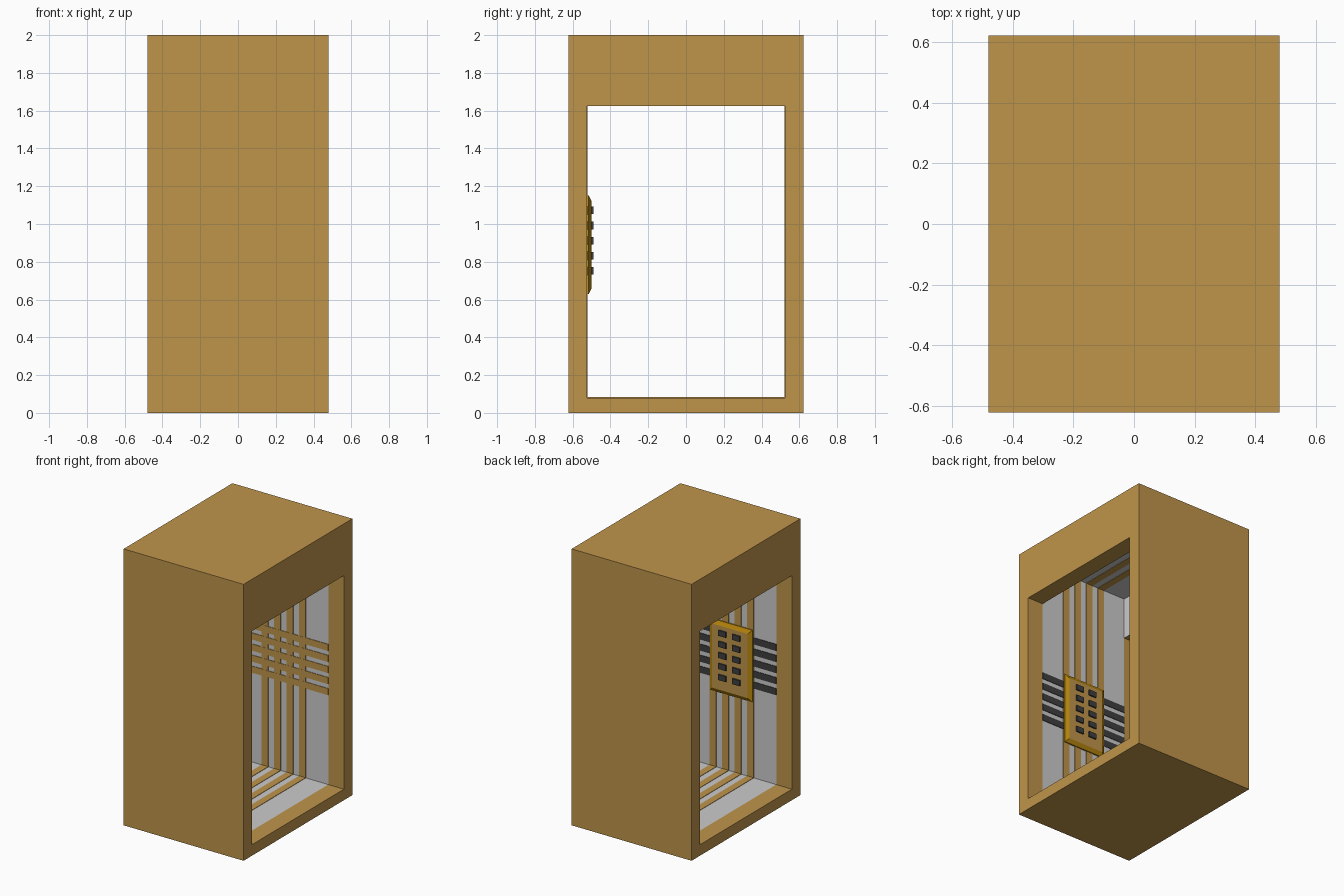
import bpy
import bmesh

cube = bpy.data.objects.get("Cube")
if cube:
    bpy.data.objects.remove(cube, do_unlink=True)

HX, HY, TOP = 0.48, 0.622, 2.0           # outer half sizes and height
IN_X, IN_Y = 0.355, 0.525                # cavity half sizes
FLOOR, LINTEL, CEIL = 0.08, 1.625, 1.925


def material(name, rgb):
    m = bpy.data.materials.new(name)
    m.use_nodes = True
    m.diffuse_color = (*rgb, 1)
    m.node_tree.nodes["Principled BSDF"].inputs["Base Color"].default_value = (*rgb, 1)
    return m


tan = material("tan", (0.52, 0.3, 0.07))
grey = material("light grey", (0.6, 0.6, 0.6))
charcoal = material("charcoal", (0.05, 0.05, 0.05))
gold = material("dark gold", (0.48, 0.24, 0.004))


def finish(name, bm, *mats):
    bmesh.ops.recalc_face_normals(bm, faces=bm.faces)
    me = bpy.data.meshes.new(name)
    bm.to_mesh(me)
    bm.free()
    for m in mats:
        me.materials.append(m)
    ob = bpy.data.objects.new(name, me)
    bpy.context.scene.collection.objects.link(ob)
    return ob


def add_box(bm, lo, hi):
    verts = bmesh.ops.create_cube(bm, size=1)["verts"]
    for v in verts:
        v.co = [(a + b) / 2 + c * (b - a) for a, b, c in zip(lo, hi, v.co)]
    return verts


# Cabin shell: a block cut by a doorway profile running right through
bm = bmesh.new()
add_box(bm, (-HX, -HY, 0), (HX, HY, TOP))
shell = finish("cabin_shell", bm, tan, grey)

half = [(0.6, FLOOR), (0.6, LINTEL), (IN_X, LINTEL), (IN_X, CEIL)]
profile = half + [(-x, z) for x, z in reversed(half)]
bm = bmesh.new()
face = bm.faces.new([bm.verts.new((x, -IN_Y, z)) for x, z in profile])
side = bmesh.ops.extrude_face_region(bm, geom=[face])["geom"]
bmesh.ops.translate(bm, vec=(0, 2 * IN_Y, 0),
                    verts=[g for g in side if isinstance(g, bmesh.types.BMVert)])
cutter = finish("doorway_cutter", bm, tan)
cutter.hide_render = True

cut = shell.modifiers.new("doorway", "BOOLEAN")
cut.operation = "DIFFERENCE"
cut.solver = "EXACT"
cut.object = cutter
cut_mesh = bpy.data.meshes.new_from_object(
    shell.evaluated_get(bpy.context.evaluated_depsgraph_get()))
shell.modifiers.clear()
bpy.data.objects.remove(cutter, do_unlink=True)


# Split the inner walls at the door frames and colour the lining
def is_inner(f):
    return all(abs(v.co.y) < HY - 0.01 and 0.01 < v.co.z < TOP - 0.01 for v in f.verts)


bm = bmesh.new()
bm.from_mesh(cut_mesh)
for x in (-IN_X, IN_X):
    inner = [f for f in bm.faces if is_inner(f)]
    geom = set(inner)
    for f in inner:
        geom.update(f.edges, f.verts)
    bmesh.ops.bisect_plane(bm, geom=list(geom), dist=1e-4,
                           plane_co=(x, 0, 0), plane_no=(1, 0, 0))
for f in bm.faces:
    c = f.calc_center_median()
    f.material_index = int(is_inner(f) and abs(c.x) < IN_X + 0.001)
bm.to_mesh(shell.data)
bm.free()

# Tan bands looping around floor, walls and ceiling
T, W = 0.003, 0.026
bm = bmesh.new()
for x in (-0.15, -0.05, 0.05, 0.15):
    a, b = x - W, x + W
    add_box(bm, (a, -IN_Y, FLOOR), (b, IN_Y, FLOOR + T))
    add_box(bm, (a, -IN_Y, CEIL - T), (b, IN_Y, CEIL))
    add_box(bm, (a, -IN_Y, FLOOR), (b, -IN_Y + T, CEIL))
    add_box(bm, (a, IN_Y - T, FLOOR), (b, IN_Y, CEIL))
finish("loop_bands", bm, tan)

# Horizontal bands: tan on the back wall, charcoal on the front wall
ROWS = [0.752 + 0.08 * i for i in range(5)]
for name, y0, y1, mat in (("back_wall_bands", IN_Y - T - 0.001, IN_Y, tan),
                          ("front_wall_bands", -IN_Y, -IN_Y + T + 0.001, charcoal)):
    bm = bmesh.new()
    for z in ROWS:
        add_box(bm, (-IN_X, y0, z - 0.024), (IN_X, y1, z + 0.024))
    finish(name, bm, mat)

# Control panel with gold bevelled rim and tan face
PX, PZ0, PZ1 = 0.17, 0.63, 1.15
bm = bmesh.new()
add_box(bm, (-PX, -IN_Y, PZ0), (PX, -0.515, PZ1))
bm.faces.ensure_lookup_table()
face = max(bm.faces, key=lambda f: f.calc_center_median().y)
front = bmesh.ops.extrude_face_region(bm, geom=[face])["geom"]
bmesh.ops.delete(bm, geom=[face], context="FACES_ONLY")
mid = (PZ0 + PZ1) / 2
for v in (g for g in front if isinstance(g, bmesh.types.BMVert)):
    v.co.y = -0.5
    v.co.x *= 1 - 0.028 / PX
    v.co.z = mid + (v.co.z - mid) * (1 - 0.028 / (PZ1 - mid))
for f in bm.faces:
    f.material_index = int(f.calc_center_median().y > -0.501)
finish("control_panel", bm, gold, tan)

# Two columns of buttons
bm = bmesh.new()
for x in (-0.055, 0.055):
    for z in ROWS:
        add_box(bm, (x - 0.03, -0.505, z - 0.02), (x + 0.03, -0.49, z + 0.02))
finish("panel_buttons", bm, charcoal)
